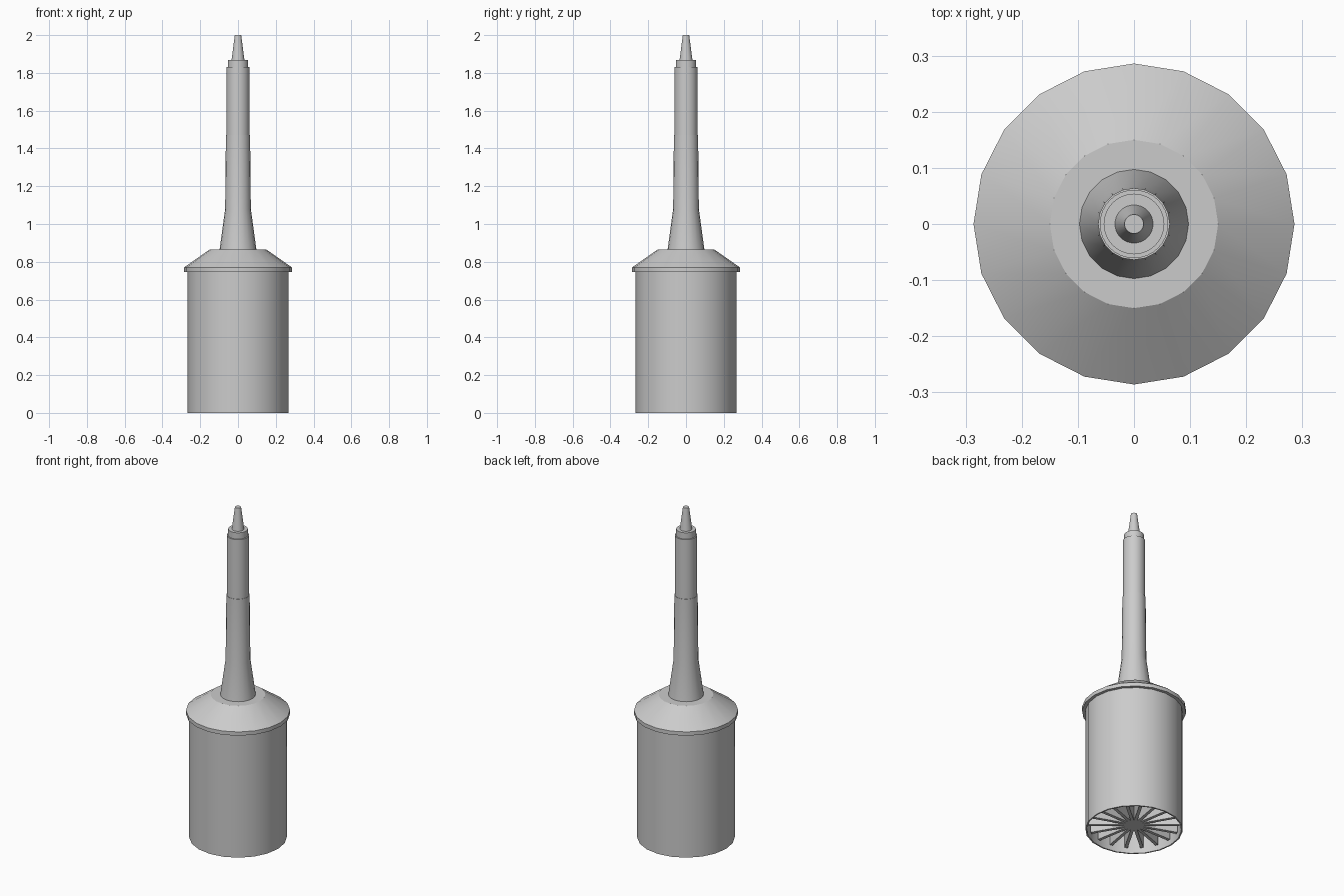
import bpy, bmesh, math
from mathutils import Matrix

if "Cube" in bpy.data.objects:
    bpy.data.objects.remove(bpy.data.objects["Cube"])

# single flat colour
grey = bpy.data.materials.new("plain grey")
grey.diffuse_color = (0.6, 0.6, 0.6, 1)
grey.use_nodes = True
grey.node_tree.nodes["Principled BSDF"].inputs["Base Color"].default_value = grey.diffuse_color


def finish(name, bm, smooth=True):
    bmesh.ops.recalc_face_normals(bm, faces=bm.faces)
    me = bpy.data.meshes.new(name)
    bm.to_mesh(me)
    bm.free()
    me.materials.append(grey)
    ob = bpy.data.objects.new(name, me)
    bpy.context.collection.objects.link(ob)
    if smooth:
        bpy.ops.object.select_all(action='DESELECT')
        ob.select_set(True)
        bpy.context.view_layer.objects.active = ob
        bpy.ops.object.shade_smooth_by_angle(angle=math.radians(30))
    return ob


def lathe(name, profile, sides=20, closed=False):
    """Revolve (radius, z) points about z; cap the ends unless the profile is a loop."""
    bm = bmesh.new()
    rings = []
    for r, z in profile:
        rings.append([bm.verts.new((r * math.cos(a), r * math.sin(a), z))
                      for a in (math.tau * i / sides for i in range(sides))])
    pairs = list(zip(rings, rings[1:]))
    if closed:
        pairs.append((rings[-1], rings[0]))
    for lo, hi in pairs:
        for i in range(sides):
            j = (i + 1) % sides
            bm.faces.new((lo[i], lo[j], hi[j], hi[i]))
    if not closed:
        bm.faces.new(rings[0])
        bm.faces.new(rings[-1])
    return finish(name, bm)


# hollow cylindrical body, open below
lathe("body_shell", [(0.268, 0), (0.268, 0.755), (0.26, 0.755), (0.26, 0)], closed=True)

# overhanging sloped cap
lathe("shoulder_cap", [(0.286, 0.747), (0.286, 0.77), (0.15, 0.865)])

# flared neck and stepped tube
lathe("neck", [(0.098, 0.86), (0.068, 1.08), (0.064, 1.47)])
lathe("upper_tube", [(0.061, 1.46), (0.061, 1.83)], 32)
lathe("collar", [(0.054, 1.82), (0.054, 1.868)], 32)
lathe("tip", [(0.035, 1.86), (0.017, 2.0)], 32)

# radial fins inside the body
bm = bmesh.new()
inner, outer, low, high = 0.0, 0.25, 0.028, 0.74
for k in range(18):
    m = (Matrix.Rotation(math.radians(20 * k), 4, 'Z')
         @ Matrix.Translation(((inner + outer) / 2, 0, (low + high) / 2))
         @ Matrix.Diagonal((outer - inner, 0.018, high - low, 1)))
    bmesh.ops.create_cube(bm, size=1, matrix=m)
finish("inner_fins", bm, smooth=False)
